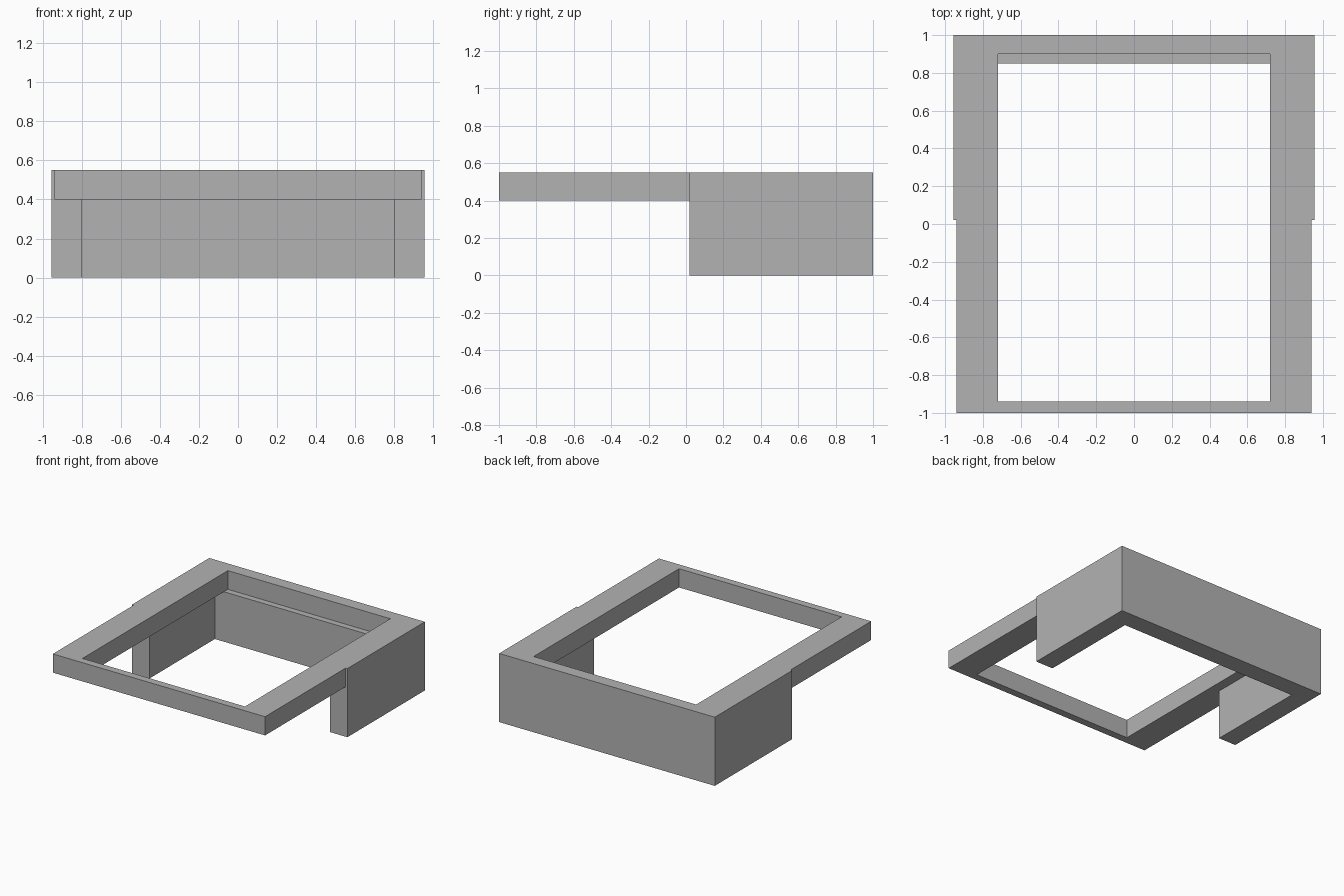
import bpy
import bmesh

default = bpy.data.objects.get("Cube")
if default:
    bpy.data.objects.remove(default, do_unlink=True)

grey = bpy.data.materials.new("plain_grey")
grey.use_nodes = True
colour = (0.45, 0.45, 0.45, 1)
grey.diffuse_color = colour
grey.node_tree.nodes["Principled BSDF"].inputs["Base Color"].default_value = colour


def prism(name, half_outline, z0, z1):
    """Extrude a left/right symmetric outline, given by its +x half from front to back."""
    outline = half_outline + [(-x, y) for x, y in reversed(half_outline)]
    bm = bmesh.new()
    base = bm.faces.new([bm.verts.new((x, y, z0)) for x, y in outline])
    top = bmesh.ops.extrude_face_region(bm, geom=[base])["geom"]
    for v in top:
        if isinstance(v, bmesh.types.BMVert):
            v.co.z = z1
    bmesh.ops.recalc_face_normals(bm, faces=bm.faces)
    mesh = bpy.data.meshes.new(name)
    bm.to_mesh(mesh)
    bm.free()
    mesh.materials.append(grey)
    obj = bpy.data.objects.new(name, mesh)
    bpy.context.collection.objects.link(obj)
    return obj


# Full-height body, slightly wider over its rear half
frame = prism("open_frame_with_rear_walls",
              [(0.94, -1), (0.94, 0.02), (0.955, 0.02), (0.955, 1)], 0, 0.55)

# Opening in the top, and the space under the frame and between the walls
opening = prism("opening_cutter", [(0.72, -0.94), (0.72, 0.90)], 0.4, 0.7)
underside = prism("underside_cutter",
                  [(1.2, -1.2), (1.2, 0.02), (0.80, 0.02), (0.80, 0.85)], -0.2, 0.4)

for cutter in (opening, underside):
    mod = frame.modifiers.new(cutter.name, "BOOLEAN")
    mod.operation = "DIFFERENCE"
    mod.solver = "EXACT"
    mod.object = cutter
    cutter.hide_render = True
    cutter.hide_set(True)

# Bake the cuts into the frame, then drop the cutters
bpy.context.view_layer.objects.active = frame
frame.select_set(True)
for name in [m.name for m in frame.modifiers]:
    bpy.ops.object.modifier_apply(modifier=name)
for cutter in (opening, underside):
    bpy.data.objects.remove(cutter, do_unlink=True)
